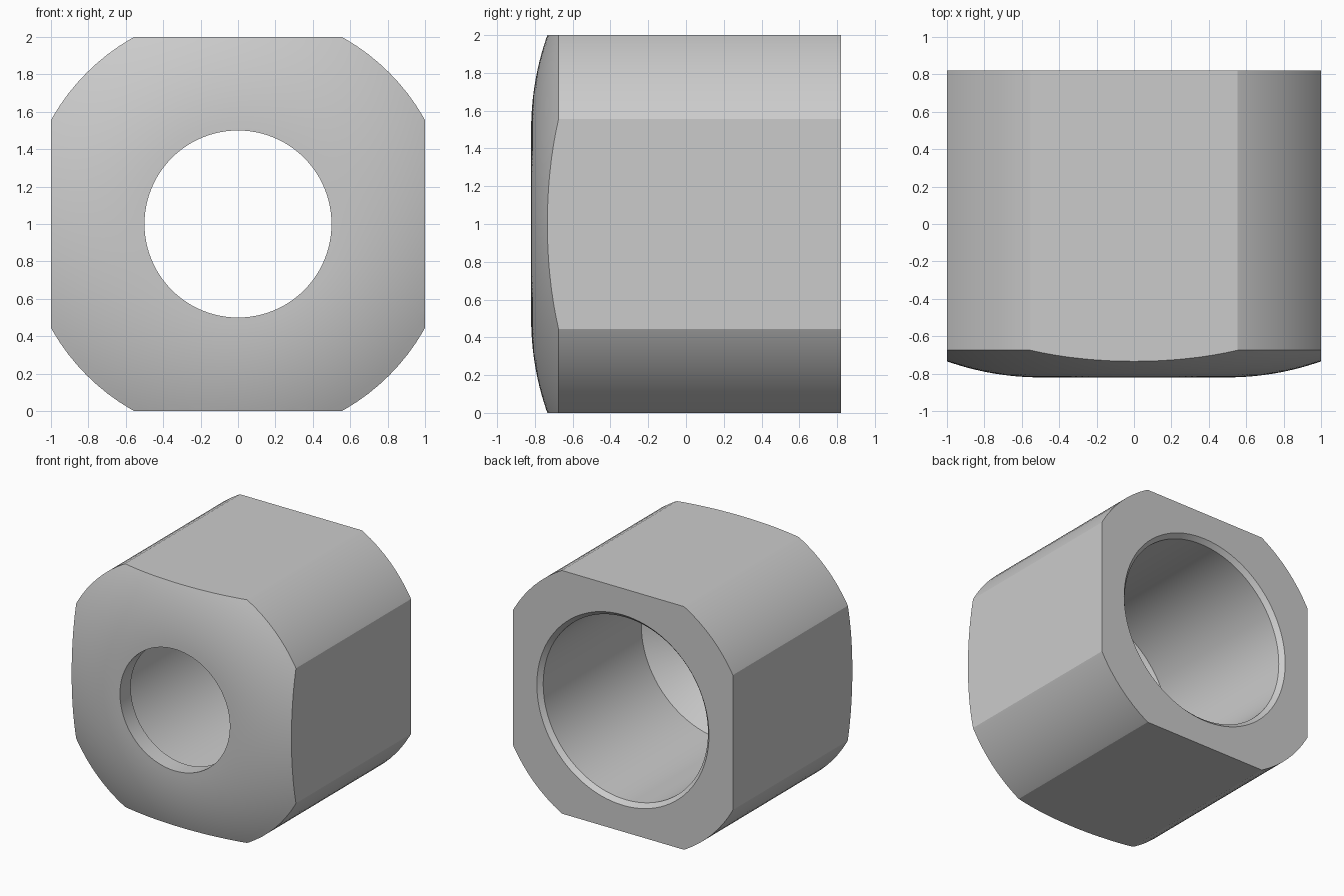
import bpy, bmesh, math
from mathutils import Vector, Matrix

cube = bpy.data.objects.get("Cube")
if cube:
    bpy.data.objects.remove(cube, do_unlink=True)

steel = bpy.data.materials.new("plain grey")
steel.use_nodes = True
grey = (0.6, 0.6, 0.6, 1)
steel.diffuse_color = grey
steel.node_tree.nodes["Principled BSDF"].inputs["Base Color"].default_value = grey

FRONT, BACK = -0.82, 0.82
OUTER, HOLE, BORE = 1.144, 0.5, 0.75
DOME = 1.5
SEGMENTS = 96
centre = Vector((0, 0, 1))

# Section as (radius, y): domed front, outer wall, chamfered bore, tapered bore end
profile = []
for i in range(17):
    r = HOLE + (OUTER - HOLE) * i / 16
    profile.append((r, FRONT + DOME - math.sqrt(DOME ** 2 - (r - HOLE) ** 2)))
profile += [(OUTER, BACK), (BORE + 0.033, BACK), (BORE, BACK - 0.035),
            (BORE, -0.49), (HOLE, -0.68)]

# Revolve the section around the y axis
bm = bmesh.new()
rings = []
for s in range(SEGMENTS):
    turn = Matrix.Rotation(2 * math.pi * s / SEGMENTS, 3, 'Y')
    rings.append([bm.verts.new(centre + turn @ Vector((r, y, 0))) for r, y in profile])
for s in range(SEGMENTS):
    a, b = rings[s], rings[(s + 1) % SEGMENTS]
    for i in range(len(profile)):
        j = (i + 1) % len(profile)
        bm.faces.new((a[i], a[j], b[j], b[i]))

# Slice the four flats and close each cut
for side in ((1, 0, 0), (-1, 0, 0), (0, 0, 1), (0, 0, -1)):
    normal = Vector(side)
    cut = bmesh.ops.bisect_plane(bm, geom=bm.verts[:] + bm.edges[:] + bm.faces[:],
                                 plane_co=centre + normal, plane_no=normal,
                                 clear_outer=True)
    edges = [e for e in cut["geom_cut"] if isinstance(e, bmesh.types.BMEdge)]
    bmesh.ops.holes_fill(bm, edges=edges, sides=0)

bmesh.ops.recalc_face_normals(bm, faces=bm.faces[:])
mesh = bpy.data.meshes.new("flatted_sleeve")
bm.to_mesh(mesh)
bm.free()
mesh.materials.append(steel)
sleeve = bpy.data.objects.new("flatted_sleeve", mesh)
bpy.context.collection.objects.link(sleeve)

# Smooth the round walls, keep the corners crisp
bpy.ops.object.select_all(action='DESELECT')
sleeve.select_set(True)
bpy.context.view_layer.objects.active = sleeve
bpy.ops.object.shade_smooth_by_angle(angle=math.radians(20))
